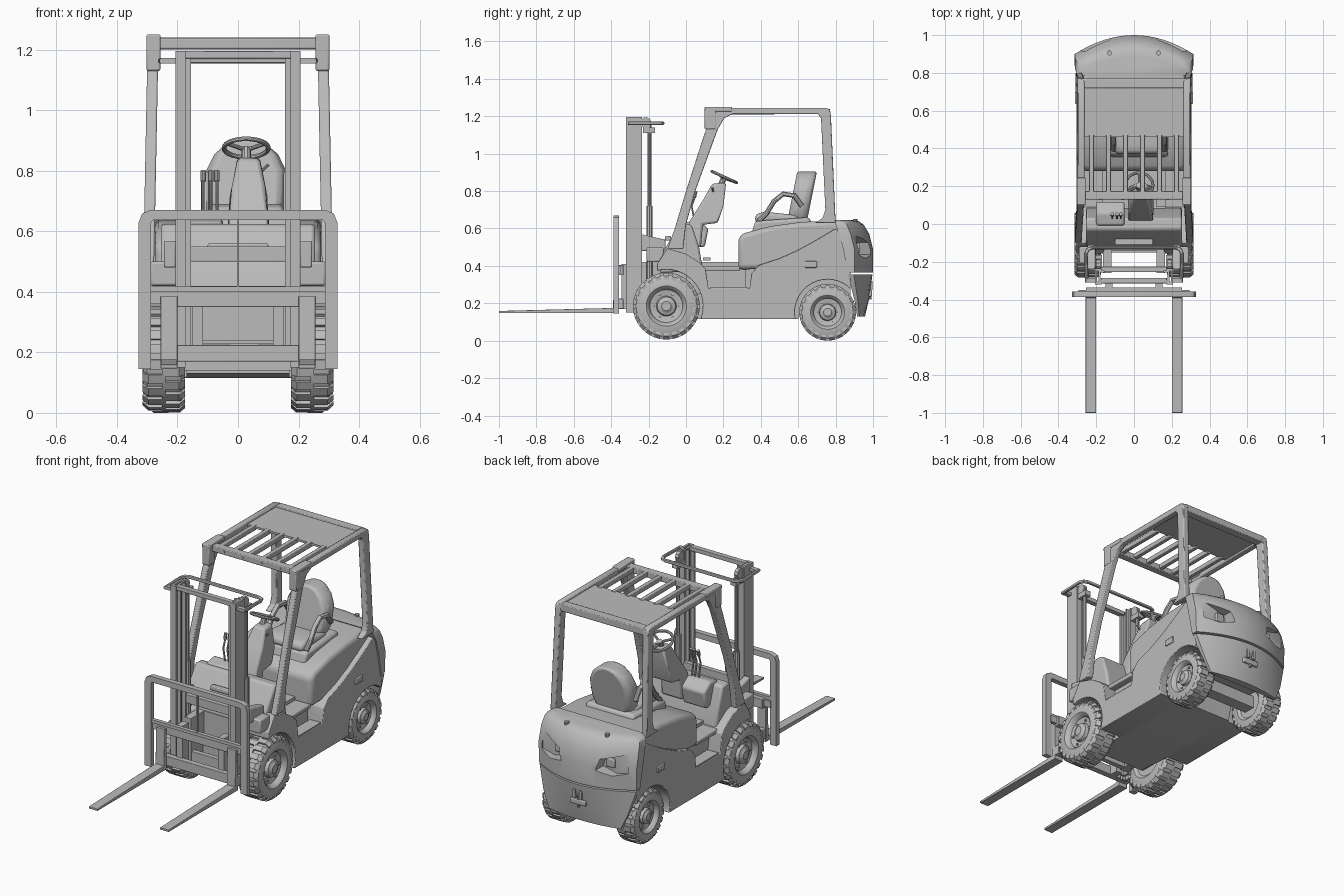
import bpy, bmesh, math
from mathutils import Vector

if "Cube" in bpy.data.objects:
    bpy.data.objects.remove(bpy.data.objects["Cube"])

GREY = bpy.data.materials.new("plain grey")
GREY.diffuse_color = (0.5, 0.5, 0.5, 1)
GREY.use_nodes = True
GREY.node_tree.nodes["Principled BSDF"].inputs["Base Color"].default_value = GREY.diffuse_color


def mesh(name, verts, faces, bevel=0, mirror=False, seg=2):
    me = bpy.data.meshes.new(name)
    me.from_pydata([tuple(v) for v in verts], [], faces)
    bm = bmesh.new()
    bm.from_mesh(me)
    bmesh.ops.recalc_face_normals(bm, faces=bm.faces)
    bm.to_mesh(me)
    bm.free()
    ob = bpy.data.objects.new(name, me)
    bpy.context.collection.objects.link(ob)
    me.materials.append(GREY)
    if bevel:
        b = ob.modifiers.new("bevel", 'BEVEL')
        b.width, b.segments, b.limit_method = bevel, seg, 'ANGLE'
    if mirror:
        ob.modifiers.new("mirror", 'MIRROR')
    return ob


def loft(name, rings, **kw):
    n = len(rings[0])
    verts = [v for r in rings for v in r]
    faces = [(k*n+i, k*n+(i+1) % n, (k+1)*n+(i+1) % n, (k+1)*n+i)
             for k in range(len(rings)-1) for i in range(n)]
    faces += [tuple(range(n)), tuple(range((len(rings)-1)*n, len(rings)*n))]
    return mesh(name, verts, faces, **kw)


def side(name, pts, x0, x1, **kw):      # y,z profile extruded along x
    return loft(name, [[(x, y, z) for y, z in pts] for x in (x0, x1)], **kw)


def front(name, pts, y0, y1, **kw):     # x,z profile extruded along y
    return loft(name, [[(x, y, z) for x, z in pts] for y in (y0, y1)], **kw)


def box(name, x0, x1, y0, y1, z0, z1, **kw):
    return side(name, [(y0, z0), (y1, z0), (y1, z1), (y0, z1)], x0, x1, **kw)


def tube(name, pts, r, mirror=False):
    cu = bpy.data.curves.new(name, 'CURVE')
    cu.dimensions, cu.bevel_depth, cu.bevel_resolution, cu.use_fill_caps = '3D', r, 3, True
    sp = cu.splines.new('POLY')
    sp.points.add(len(pts)-1)
    for p, c in zip(sp.points, pts):
        p.co = (*c, 1)
    tmp = bpy.data.objects.new(name, cu)
    bpy.context.collection.objects.link(tmp)
    bpy.context.view_layer.update()
    me = bpy.data.meshes.new_from_object(tmp.evaluated_get(bpy.context.evaluated_depsgraph_get()))
    bpy.data.objects.remove(tmp)
    me.materials.clear()
    me.materials.append(GREY)
    ob = bpy.data.objects.new(name, me)
    bpy.context.collection.objects.link(ob)
    if mirror:
        ob.modifiers.new("mirror", 'MIRROR')
    return ob


def arc(cy, cz, r, a0, a1, n=16):
    return [(cy + r*math.cos(math.radians(a0+(a1-a0)*i/n)),
             cz + r*math.sin(math.radians(a0+(a1-a0)*i/n))) for i in range(n+1)]


# Wheels: turned tyre and rim, blocky lugs, bolts
def wheel(name, cx, cy, cz, r, w, lugs):
    prof = [(-.4, .01), (-.4, .5), (-.5, .6), (-.48, .84), (-.4, .94), (.4, .94), (.48, .84), (.5, .6),
            (.43, .53), (.3, .49), (.25, .3), (.38, .27), (.4, .2), (.47, .14), (.47, .01)]
    n = 48
    loft(name + "_tyre", [[(cx+a*w, cy+q*r*math.cos(i*math.tau/n), cz+q*r*math.sin(i*math.tau/n))
                           for i in range(n)] for a, q in prof], mirror=True)
    verts, faces = [], []
    for i in range(lugs*2):
        s, ang, h = (1 if i % 2 else -1), i*math.pi/lugs, math.pi/lugs*.62
        base = len(verts)
        for a, q in ((-.04, .9), (-.04, 1), (.36, 1), (.5, .9), (.49, .8), (.3, .85)):
            for d in (-h, h):
                t = ang + d
                verts.append((cx+s*a*w, cy+q*r*math.cos(t), cz+q*r*math.sin(t)))
        faces += [tuple(base+(2*k+j) % 12 for j in (0, 1, 3, 2)) for k in range(6)]
        faces += [tuple(base+2*k for k in range(6)), tuple(base+2*k+1 for k in range(6))]
    mesh(name + "_tread", verts, faces, mirror=True)
    for i in range(6):
        t = i*math.tau/6
        y, z = cy+.39*r*math.cos(t), cz+.39*r*math.sin(t)
        tube(name + "_bolt", [(cx+.2*w, y, z), (cx+.33*w, y, z)], .04*r, mirror=True)


wheel("front_wheel", .245, -.105, .185, .179, .14, 22)
wheel("rear_wheel", .235, .757, .152, .152, .12, 20)
box("rear_axle", -.2, .2, .72, .79, .12, .19)
box("front_axle", -.2, .2, -.15, -.05, .14, .24)

# Chassis: side panels with wheel arches and step, central core
panel = arc(-.105, .185, .195, 105, -20) + [(.085, .115), (.59, .115)] + arc(.757, .152, .175, 190, 45) + [
    (.88, .34), (.86, .55), (.8, .6), (.7, .54), (.6, .485), (.5, .44), (.39, .405), (.35, .36), (.34, .28),
    (.12, .28), (.105, .385), (.07, .42), (0, .465), (-.1, .495), (-.155, .41)]
side("side_panel", panel, .16, .305, mirror=True, bevel=.006)
side("chassis_core", [(-.14, .13), (.09, .115), (.6, .115), (.62, .2), (.88, .2), (.88, .42), (-.14, .42)], -.17, .17)
box("floor", -.225, .225, 0, .32, .25, .4)
box("floor_plate", -.265, .265, .08, .29, .375, .4, bevel=.005)
box("step_tread", .23, .3, .13, .33, .28, .286, mirror=True)
box("side_latch", .30, .312, .635, .7, .39, .425, bevel=.004, mirror=True)

# Engine hood and seat base
side("engine_hood", [(.28, .38), (.28, .55), (.31, .575), (.45, .612), (.62, .635), (.82, .642), (.88, .4)],
     -.275, .275, bevel=.025, seg=3)
side("seat_base", [(.35, .57), (.37, .64), (.66, .66), (.68, .6)], -.13, .18, bevel=.015)


# Counterweight: stacked plan outlines, with lamp pockets cut out
def outline(z, y0, yb, w, d):
    return [(w*t/8, yb-d*(t/8)**2, z) for t in range(-8, 9)] + [(w, y0, z), (-w, y0, z)]


cw = loft("counterweight", [outline(.365, .865, 1, .312, .1), outline(.49, .84, 1, .314, .1),
                            outline(.57, .82, .98, .312, .1), outline(.62, .8, .95, .305, .09),
                            outline(.638, .79, .925, .297, .08), outline(.646, .785, .885, .285, .07)])
loft("lower_counterweight", [outline(.13, .915, .957, .23, .03), outline(.22, .9, .978, .27, .06),
                             outline(.355, .865, .997, .31, .1)])
cut = front("lamp_cutter", [(.11, .46), (.13, .525), (.28, .565), (.275, .46), (.2, .44)], .915, 1.1, mirror=True)
cut.hide_render = True
bo = cw.modifiers.new("pockets", 'BOOLEAN')
bo.operation, bo.object = 'DIFFERENCE', cut
bpy.context.view_layer.objects.active = cw
bpy.ops.object.modifier_apply(modifier=bo.name)
bpy.data.objects.remove(cut)
box("lamp", .14, .19, .91, .93, .47, .52, bevel=.005, mirror=True)
box("tow_plate", -.05, .05, .96, .994, .235, .265, bevel=.005)
box("tow_bracket", .012, .028, .96, .997, .27, .32, mirror=True)
tube("tow_pin", [(0, .985, .22), (0, .985, .30)], .008)
tube("lifting_bolt", [(.13, .905, .62), (.13, .905, .65)], .013, mirror=True)

# Front cowl, dash box and mast mounts
side("front_cowl", [(-.14, .36), (-.13, .46), (-.09, .53), (-.03, .625), (.03, .62), (.07, .5), (.09, .38)],
     -.255, .255, bevel=.012)
side("dash_box", [(.0, .5), (-.01, .63), (.06, .645), (.12, .6), (.1, .5)], -.2, -.05, bevel=.012)
box("cowl_vent", -.1, .1, -.112, -.08, .535, .56, bevel=.005)
box("mast_mount", .2, .29, -.21, -.12, .42, .5, bevel=.008, mirror=True)
side("mast_bracket", [(-.24, .48), (-.24, .57), (-.2, .56), (-.11, .54), (-.11, .48)], .205, .245,
     bevel=.006, mirror=True)
box("lower_mount", .12, .165, -.26, -.12, .17, .42, mirror=True)

# Overhead guard: bent side frames, header, roof slats and panel
frame = [(-.1, .49), (-.06, .6), (0, .8), (.09, 1.08), (.125, 1.18), (.16, 1.225), (.21, 1.245), (.75, 1.245),
         (.77, 1.235), (.775, 1.2), (.8, .63), (.69, .63), (.73, .655), (.745, .7), (.722, 1.19), (.705, 1.212),
         (.25, 1.212), (.205, 1.19), (.17, 1.13), (.05, .8), (.0, .62), (-.015, .49)]
loft("guard_frame", [[(x+(1.25-z)*.02, y, z) for y, z in frame] for x in (.262, .298)], mirror=True, bevel=.005)
box("guard_corner", .256, .302, .1, .16, 1.13, 1.25, mirror=True, bevel=.006)
box("guard_corner_cap", .256, .302, .1, .245, 1.225, 1.25, mirror=True, bevel=.005)
box("guard_header", -.28, .28, .13, .175, 1.203, 1.237, bevel=.004)
box("guard_rear_bar", -.28, .28, .72, .77, 1.2, 1.24, bevel=.004)
box("roof_panel", -.27, .27, .46, .74, 1.222, 1.234)
for i in range(6):
    x = -.225 + .09*i
    box("roof_slat", x-.012, x+.012, .16, .475, 1.21, 1.237, bevel=.003)
for x in (-.18, -.06, .06, .18):
    tube("header_bolt", [(x, .126, 1.22), (x, .14, 1.22)], .006)

# Mast: nested channels, cross members, lift cylinders, top loop
channel = [(.173, -.32), (.207, -.32), (.207, -.235), (.173, -.235), (.173, -.25), (.195, -.25),
           (.195, -.305), (.173, -.305)]
loft("outer_mast", [[(x, y, z) for x, y in channel] for z in (.15, 1.195)], mirror=True)
loft("inner_mast", [[(x-.018, y*.7-.083, z) for x, y in channel] for z in (.17, 1.19)], mirror=True)
for z0, z1, y in ((1.17, 1.195, -.3), (.5, .55, -.24), (.17, .23, -.24), (.85, .88, -.25)):
    if z0 != .85:
        box("mast_crossbar", -.175, .175, y-.015, y+.015, z0, z1, bevel=.003)
tube("lift_cylinder", [(.187, -.195, .2), (.187, -.195, .72)], .018, mirror=True)
tube("lift_rod", [(.187, -.195, .7), (.187, -.195, 1.16)], .011, mirror=True)
box("rod_head", .17, .205, -.23, -.165, 1.11, 1.14, mirror=True)
tube("chain_pulley", [(.178, -.215, 1.165), (.2, -.215, 1.165)], .03, mirror=True)
half = [(.25, -.31), (.255, -.16), (.245, -.135), (.22, -.125)]
tube("mast_top_loop", [(x, y, 1.163) for x, y in half] + [(-x, y, 1.163) for x, y in half[::-1]], .01)
box("loop_bracket", .2, .255, -.31, -.285, 1.155, 1.172, mirror=True)
tube("tilt_cylinder", [(.225, -.22, .52), (.225, .0, .43)], .018, mirror=True)

# Carriage and load backrest
box("carriage_upper", -.255, .255, -.37, -.335, .35, .405, bevel=.003)
box("carriage_lower", -.255, .255, -.37, -.335, .17, .225, bevel=.003)
box("carriage_plate", .115, .152, -.345, -.285, .17, .41, mirror=True)
outer = [(.328, .145), (.328, .63), (.317, .658), (.29, .67)]
inner = [(.288, .145), (.288, .628), (.28, .637)]
loop = outer + [(-x, z) for x, z in outer[::-1]] + [(-x, z) for x, z in inner] + inner[::-1]
front("backrest_frame", loop, -.387, -.357)
box("backrest_bar", -.295, .295, -.382, -.36, .4, .418)
box("backrest_rod", -.004, .004, -.378, -.364, .41, .645)
box("backrest_foot", .25, .295, -.37, -.35, .36, .4, mirror=True)

# Forks
side("fork", [(-1, .147), (-1, .159), (-.39, .175), (-.385, .385), (-.365, .385), (-.365, .147)],
     .2, .256, mirror=True, bevel=.002)

# Seat: cushion, domed back, armrests
SX = .027
side("seat_cushion", [(.37, .63), (.37, .675), (.42, .69), (.6, .67), (.6, .63)], SX-.125, SX+.125, bevel=.02, seg=3)
dome = [(.1, .63), (.13, .7), (.132, .8), (.105, .855), (.06, .893), (.02, .905)]
dome = dome + [(-x, z) for x, z in dome[::-1]]
loft("seat_back", [[(SX+x*k, y+(z-.63)*.2, z) for x, z in dome] for y, k in ((.54, .85), (.57, 1), (.62, 1), (.645, .85))],
     bevel=.012)
for s in (-1, 1):
    x = SX + s*.135
    tube("armrest", [(x, .39, .64), (x, .43, .68), (x, .47, .745), (x, .52, .785), (x, .58, .775), (x, .62, .72)], .014)

# Steering column and wheel, levers, pedal
col = [(0, .5), (.02, .64), (.09, .75), (.14, .84), (.215, .845), (.2, .72), (.17, .63), (.09, .62), (.08, .5)]
loft("steering_column", [[(SX+.008+s*(.068 if z < .73 else .055 if z < .8 else .036), y, z) for y, z in col]
                         for s in (-1, 1)], bevel=.012)
c, up = Vector((SX, .205, .875)), Vector((0, .42, .907))
bpy.ops.mesh.primitive_torus_add(location=c, rotation=(-.43, 0, 0), major_radius=.073, minor_radius=.008,
                                 major_segments=32, minor_segments=8)
rim = bpy.context.object
rim.name = "steering_wheel"
rim.data.materials.append(GREY)
tube("steering_shaft", [c-up*.06, c], .016)
for a in (90, 210, 330):
    v = Vector((math.cos(math.radians(a)), .907*math.sin(math.radians(a)), -.42*math.sin(math.radians(a))))
    tube("wheel_spoke", [c-up*.008, c+v*.072], .007)
for x in (-.115, -.09, -.07):
    tube("control_lever", [(x, .05, .62), (x, .03, .72), (x, .05, .775)], .005)
    tube("lever_knob", [(x, .045, .765), (x, .053, .8)], .009)
tube("direction_lever", [(SX+.03, .15, .78), (.1, .14, .82)], .005)
box("pedal", .12, .17, .09, .13, .43, .445)

# Smooth shading with sharp edges kept
bpy.ops.object.select_all(action='DESELECT')
for ob in bpy.context.scene.objects:
    ob.select_set(True)
bpy.context.view_layer.objects.active = rim
bpy.ops.object.shade_smooth_by_angle(angle=math.radians(35))
